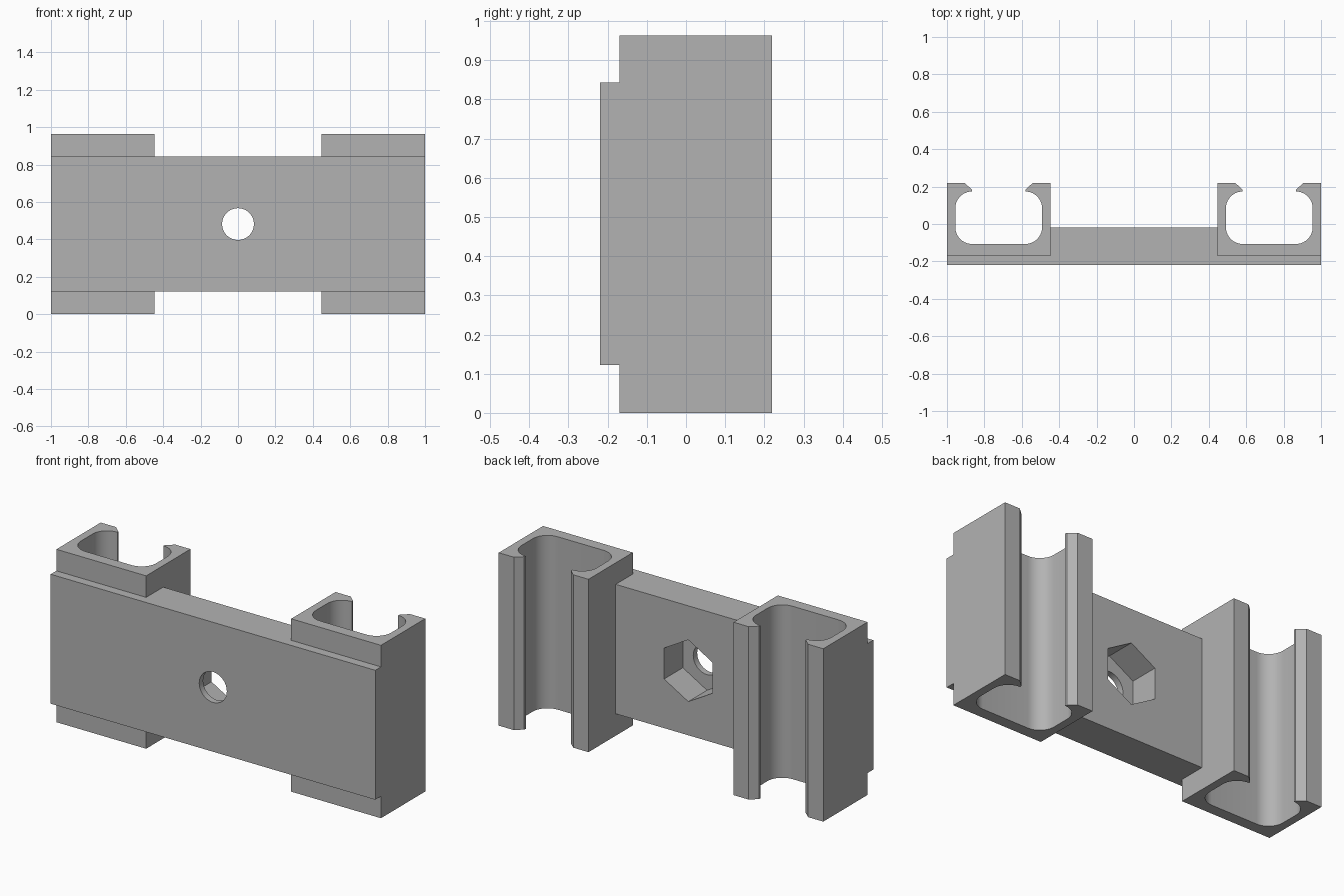
import bpy
import bmesh
from math import pi, sin, cos, radians
from mathutils import Vector

HEIGHT = 0.963                      # clip channels, bottom to top
BAR_LOW, BAR_HIGH = 0.122, 0.843    # bridging bar, bottom to top
FRONT, PLATE_BACK, BLOCK_BACK, BACK = -0.22, -0.17, -0.02, 0.22
INNER_X = 0.447                     # inner side of each channel

if "Cube" in bpy.data.objects:
    bpy.data.objects.remove(bpy.data.objects["Cube"])

grey = bpy.data.materials.new("plain_grey")
grey.use_nodes = True
grey.diffuse_color = (0.45, 0.45, 0.45, 1)
grey.node_tree.nodes["Principled BSDF"].inputs["Base Color"].default_value = grey.diffuse_color


def prism(name, points, depth):
    """Extrude a closed outline of 3D points along the depth vector."""
    bm = bmesh.new()
    face = bm.faces.new([bm.verts.new(p) for p in points])
    moved = bmesh.ops.extrude_face_region(bm, geom=[face], use_keep_orig=True)
    verts = [v for v in moved["geom"] if isinstance(v, bmesh.types.BMVert)]
    bmesh.ops.translate(bm, verts=verts, vec=depth)
    bmesh.ops.recalc_face_normals(bm, faces=bm.faces)
    mesh = bpy.data.meshes.new(name)
    bm.to_mesh(mesh)
    bm.free()
    mesh.materials.append(grey)
    obj = bpy.data.objects.new(name, mesh)
    bpy.context.collection.objects.link(obj)
    return obj


def select(obj):
    bpy.ops.object.select_all(action='DESELECT')
    obj.select_set(True)
    bpy.context.view_layer.objects.active = obj


def cut(obj, cutter):
    mod = obj.modifiers.new("cut", 'BOOLEAN')
    mod.operation = 'DIFFERENCE'
    mod.solver = 'EXACT'
    mod.object = cutter
    select(obj)
    bpy.ops.object.modifier_apply(modifier=mod.name)
    bpy.data.objects.remove(cutter)


def smooth(obj):
    select(obj)
    bpy.ops.object.shade_smooth_by_angle(angle=radians(30))


def arc(cx, cy, r, start, end, steps=10):
    angles = [radians(start + (end - start) * i / steps) for i in range(steps + 1)]
    return [(cx + r * cos(a), cy + r * sin(a)) for a in angles]


# Clip channel: half outline about its own centre line, then mirrored
OUTER, CAVITY, TIP, LIP_TOP, R = (1 - INNER_X) / 2, 0.232, 0.144, 0.183, 0.09
FLOOR, LIP_UNDER = -0.107, 0.174
half = [(OUTER, PLATE_BACK), (OUTER, BACK), (LIP_TOP, BACK), (TIP, 0.185)]
half += arc(CAVITY - R, LIP_UNDER - R, R, 90, 0)
half += arc(CAVITY - R, FLOOR + R, R, 0, -90)
outline = half + [(-x, y) for x, y in reversed(half)]
for side, name in ((1, "left_clip_channel"), (-1, "right_clip_channel")):
    mid = side * (1 + INNER_X) / 2
    smooth(prism(name, [(mid + x, y, 0) for x, y in outline], Vector((0, 0, HEIGHT))))

# Bridging bar: wide front plate with a thicker block between the channels
right_half = [(1, FRONT), (1, PLATE_BACK), (INNER_X, PLATE_BACK), (INNER_X, BLOCK_BACK)]
tee = right_half + [(-x, y) for x, y in reversed(right_half)]
bar = prism("bridging_bar", [(x, y, BAR_LOW) for x, y in tee],
            Vector((0, 0, BAR_HIGH - BAR_LOW)))


def hole(name, radius, sides, y0, y1):
    ring = [(radius * sin(2 * pi * i / sides), y0,
             HEIGHT / 2 + radius * cos(2 * pi * i / sides)) for i in range(sides)]
    return prism(name, ring, Vector((0, y1 - y0, 0)))


# Hexagonal nut pocket at the back and round bolt hole through the front
cut(bar, hole("nut_pocket", 0.172, 6, -0.185, 0.1))
cut(bar, hole("bolt_hole", 0.085, 48, -0.3, 0.1))
smooth(bar)
